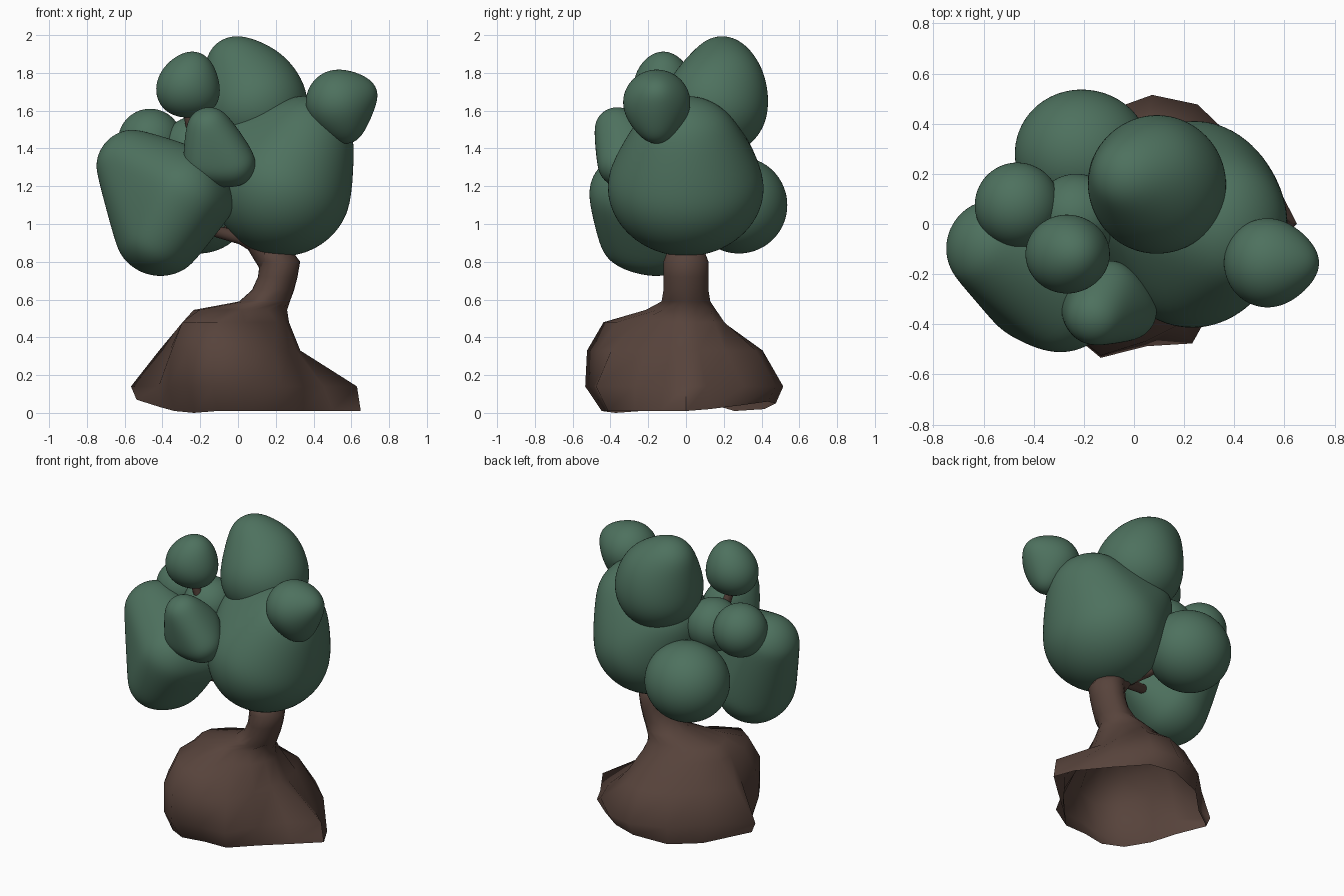
import bpy, bmesh, math
from mathutils import Vector


def material(name, rgb):
    m = bpy.data.materials.new(name)
    m.diffuse_color = (*rgb, 1)
    return m


LEAF = material("leaf_green", (0.075, 0.165, 0.112))
BARK = material("bark_brown", (0.095, 0.056, 0.044))


def finish(bm, name, mat, sharp):
    me = bpy.data.meshes.new(name)
    bm.to_mesh(me)
    bm.free()
    me.materials.append(mat)
    me.shade_smooth()
    me.set_sharp_from_angle(angle=math.radians(sharp))
    ob = bpy.data.objects.new(name, me)
    bpy.context.collection.objects.link(ob)
    return ob


# Leaf clump: a soft convex skin wrapped around a few spheres (x, y, z, r)
def clump(name, balls, sy=1.0, k=45):
    bm = bmesh.new()
    bmesh.ops.create_icosphere(bm, subdivisions=5, radius=1)
    for v in bm.verts:
        d = v.co.normalized()
        reach = [d.dot(Vector(b[:3])) + b[3] for b in balls]
        top = max(reach)
        w = [math.exp(k * (s - top)) for s in reach]
        p = Vector()
        for b, wi in zip(balls, w):
            p += wi * (Vector(b[:3]) + b[3] * d)
        v.co = p / sum(w)
        v.co.y *= sy
    finish(bm, name, LEAF, 80)


clump("leaves_main", [(0.235, 0, 1.20, 0.37), (0.345, 0, 1.41, 0.27),
                      (0.08, 0.07, 1.36, 0.24)], sy=1.12)
clump("leaves_left", [(-0.55, -0.10, 1.30, 0.20), (-0.41, -0.16, 0.975, 0.255),
                      (-0.41, -0.27, 0.95, 0.20), (-0.30, -0.27, 1.15, 0.245),
                      (-0.30, -0.20, 1.26, 0.17), (-0.14, -0.20, 1.12, 0.13)])
clump("leaves_top", [(0.09, 0.16, 1.64, 0.28), (0.08, 0.20, 1.74, 0.225),
                     (0.0, 0.19, 1.82, 0.18)])
clump("leaves_upper_left", [(-0.30, -0.12, 1.70, 0.135), (-0.22, -0.12, 1.695, 0.13),
                            (-0.265, -0.12, 1.73, 0.17), (-0.24, -0.12, 1.80, 0.12)])
clump("leaves_front", [(-0.15, -0.36, 1.49, 0.13), (-0.17, -0.34, 1.33, 0.125),
                       (-0.04, -0.34, 1.325, 0.135), (-0.10, -0.28, 1.40, 0.14)])
clump("leaves_right", [(0.54, -0.155, 1.64, 0.182), (0.64, -0.155, 1.68, 0.105),
                       (0.57, -0.155, 1.53, 0.11)])
clump("leaves_back_left", [(-0.465, 0.075, 1.44, 0.17)])
clump("leaves_back", [(-0.22, 0.28, 1.10, 0.26), (-0.18, 0.28, 1.10, 0.25)])
clump("leaves_inner", [(-0.23, 0.03, 1.40, 0.17)])


# Root mound and stem: one loft, open underneath, rim raised at the root tips.
# Each row: angle, rim height, then radii at the rim and the mound levels.
levels = (0.14, 0.33, 0.48, 0.545)
spokes = [
    (0, 0.01, 0.65, 0.63, 0.33, 0.27, 0.26),
    (12, 0.02, 0.60, 0.52, 0.33, 0.26, 0.25),
    (35, 0.04, 0.50, 0.53, 0.36, 0.26, 0.23),
    (62, 0.06, 0.49, 0.54, 0.42, 0.23, 0.18),
    (82, 0.05, 0.48, 0.52, 0.41, 0.20, 0.15),
    (110, 0.02, 0.44, 0.46, 0.36, 0.20, 0.14),
    (140, 0.01, 0.40, 0.42, 0.34, 0.23, 0.17),
    (174, 0.07, 0.54, 0.57, 0.42, 0.28, 0.22),
    (192, 0.03, 0.42, 0.43, 0.37, 0.30, 0.24),
    (215, 0.01, 0.41, 0.45, 0.43, 0.36, 0.25),
    (238, 0.0, 0.44, 0.50, 0.50, 0.42, 0.24),
    (256, 0.01, 0.46, 0.55, 0.54, 0.45, 0.22),
    (276, 0.01, 0.42, 0.49, 0.47, 0.37, 0.18),
    (296, 0.01, 0.46, 0.53, 0.44, 0.28, 0.17),
    (322, 0.01, 0.44, 0.44, 0.34, 0.26, 0.20),
    (345, 0.01, 0.52, 0.47, 0.32, 0.26, 0.24),
]
# Stem rings: centre x, z, x radius, y radius
stem = [(0.14, 0.59, 0.135, 0.13), (0.185, 0.65, 0.112, 0.12),
        (0.21, 0.72, 0.105, 0.12), (0.222, 0.80, 0.107, 0.12), (0.18, 0.88, 0.09, 0.09)]

bm = bmesh.new()
dirs = [(math.cos(math.radians(s[0])), math.sin(math.radians(s[0]))) for s in spokes]
rings = [[bm.verts.new((s[2] * c, s[2] * d, s[1])) for s, (c, d) in zip(spokes, dirs)]]
for i, z in enumerate(levels):
    rings.append([bm.verts.new((s[i + 3] * c, s[i + 3] * d, z))
                  for s, (c, d) in zip(spokes, dirs)])
for cx, z, rx, ry in stem:
    rings.append([bm.verts.new((cx + rx * c, ry * d, z)) for c, d in dirs])
n = len(spokes)
for a, b in zip(rings, rings[1:]):
    for j in range(n):
        bm.faces.new((a[j], a[(j + 1) % n], b[(j + 1) % n], b[j]))
bm.faces.new(rings[-1])
finish(bm, "trunk_and_roots", BARK, 85)


# Branches: tapered tubes through (x, y, z, radius)
def branch(name, pts):
    sides = 12
    bm = bmesh.new()
    loops = []
    for i, p in enumerate(pts):
        a, b = pts[max(i - 1, 0)], pts[min(i + 1, len(pts) - 1)]
        t = (Vector(b[:3]) - Vector(a[:3])).normalized()
        u = t.cross(Vector((0, 1, 0))).normalized()
        w = t.cross(u)
        loops.append([bm.verts.new(Vector(p[:3]) + p[3] * (
            u * math.cos(math.tau * j / sides) + w * math.sin(math.tau * j / sides)))
            for j in range(sides)])
    for a, b in zip(loops, loops[1:]):
        for j in range(sides):
            bm.faces.new((a[j], a[(j + 1) % sides], b[(j + 1) % sides], b[j]))
    bm.faces.new(loops[0])
    bm.faces.new(loops[-1])
    bmesh.ops.recalc_face_normals(bm, faces=bm.faces)
    finish(bm, name, BARK, 60)


branch("main_branch", [(0.22, 0, 0.78, 0.10), (0.13, 0, 0.89, 0.08), (0.01, -0.01, 1.04, 0.055),
                       (-0.12, -0.03, 1.22, 0.04), (-0.23, -0.06, 1.42, 0.03),
                       (-0.27, -0.11, 1.62, 0.025)])
branch("left_branch", [(0.12, 0, 0.88, 0.05), (0.02, -0.03, 0.925, 0.035),
                       (-0.13, -0.08, 0.965, 0.03), (-0.28, -0.15, 1.05, 0.025)])
branch("back_branch", [(0.09, 0, 0.91, 0.05), (-0.02, 0.09, 0.97, 0.04),
                       (-0.15, 0.22, 1.06, 0.03)])
branch("back_left_branch", [(-0.18, -0.04, 1.32, 0.03), (-0.32, 0.03, 1.38, 0.025),
                            (-0.45, 0.07, 1.45, 0.02)])
